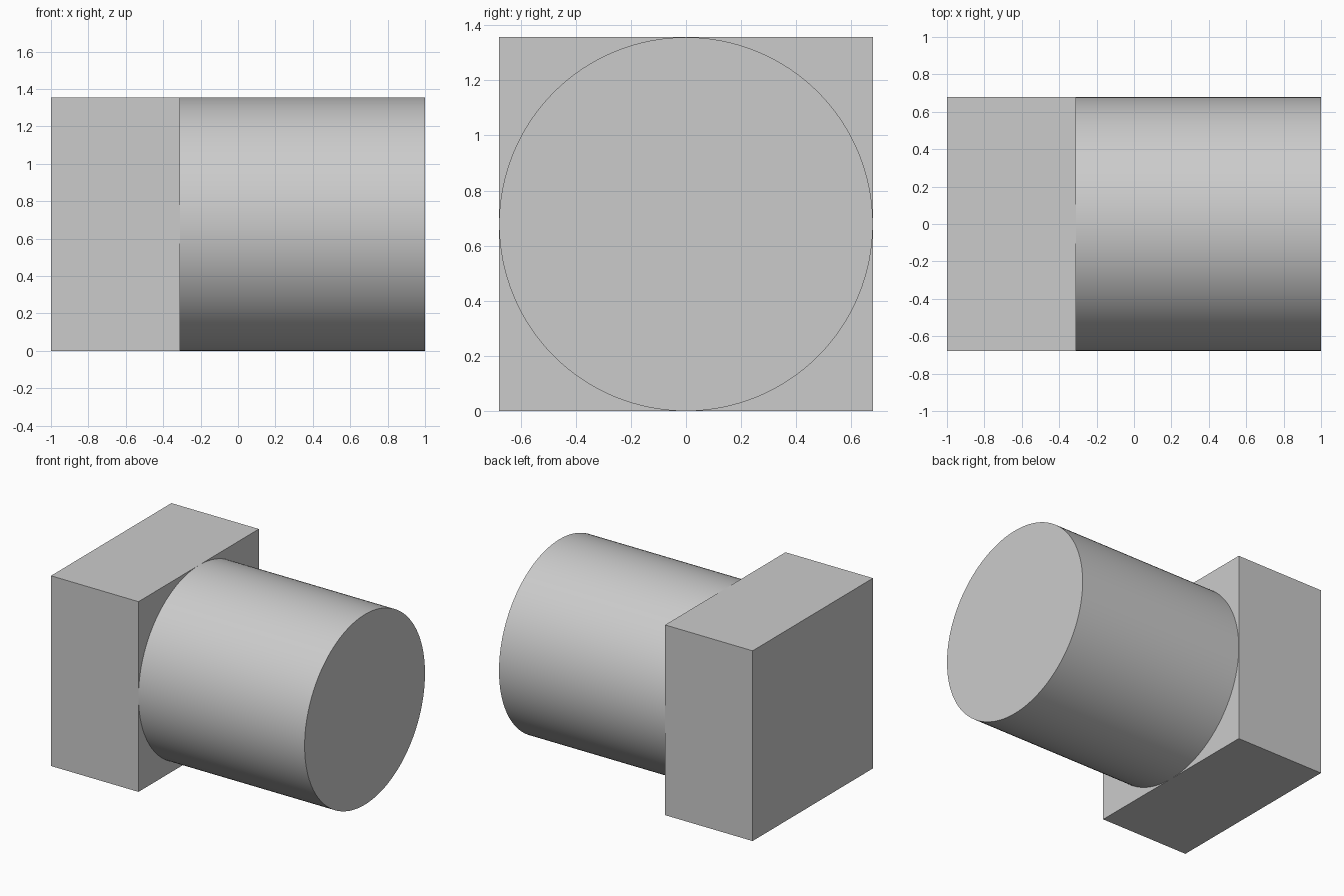
import bpy
import math

HALF = 0.678          # half the block height, also the shaft radius
JOINT = -0.31         # where the shaft meets the block

if "Cube" in bpy.data.objects:
    bpy.data.objects.remove(bpy.data.objects["Cube"], do_unlink=True)

# Single plain grey
grey = bpy.data.materials.new("light_grey")
grey.use_nodes = True
colour = (0.6, 0.6, 0.6, 1)
grey.diffuse_color = colour
grey.node_tree.nodes["Principled BSDF"].inputs["Base Color"].default_value = colour


def finish(name):
    """Name the active part, apply its transform and give it the grey."""
    part = bpy.context.object
    part.name = name
    bpy.ops.object.transform_apply(location=False, rotation=True, scale=True)
    part.data.materials.append(grey)
    return part


# Square head block
bpy.ops.mesh.primitive_cube_add(size=1, location=((JOINT - 1) / 2, 0, HALF))
bpy.context.object.scale = (JOINT + 1, 2 * HALF, 2 * HALF)
finish("square_head")

# Round shaft running along x, as wide as the head
bpy.ops.mesh.primitive_cylinder_add(
    vertices=128, radius=HALF, depth=1 - JOINT,
    location=((1 + JOINT) / 2, 0, HALF), rotation=(0, math.pi / 2, 0))
finish("round_shaft")
bpy.ops.object.shade_smooth_by_angle(angle=math.radians(30))
